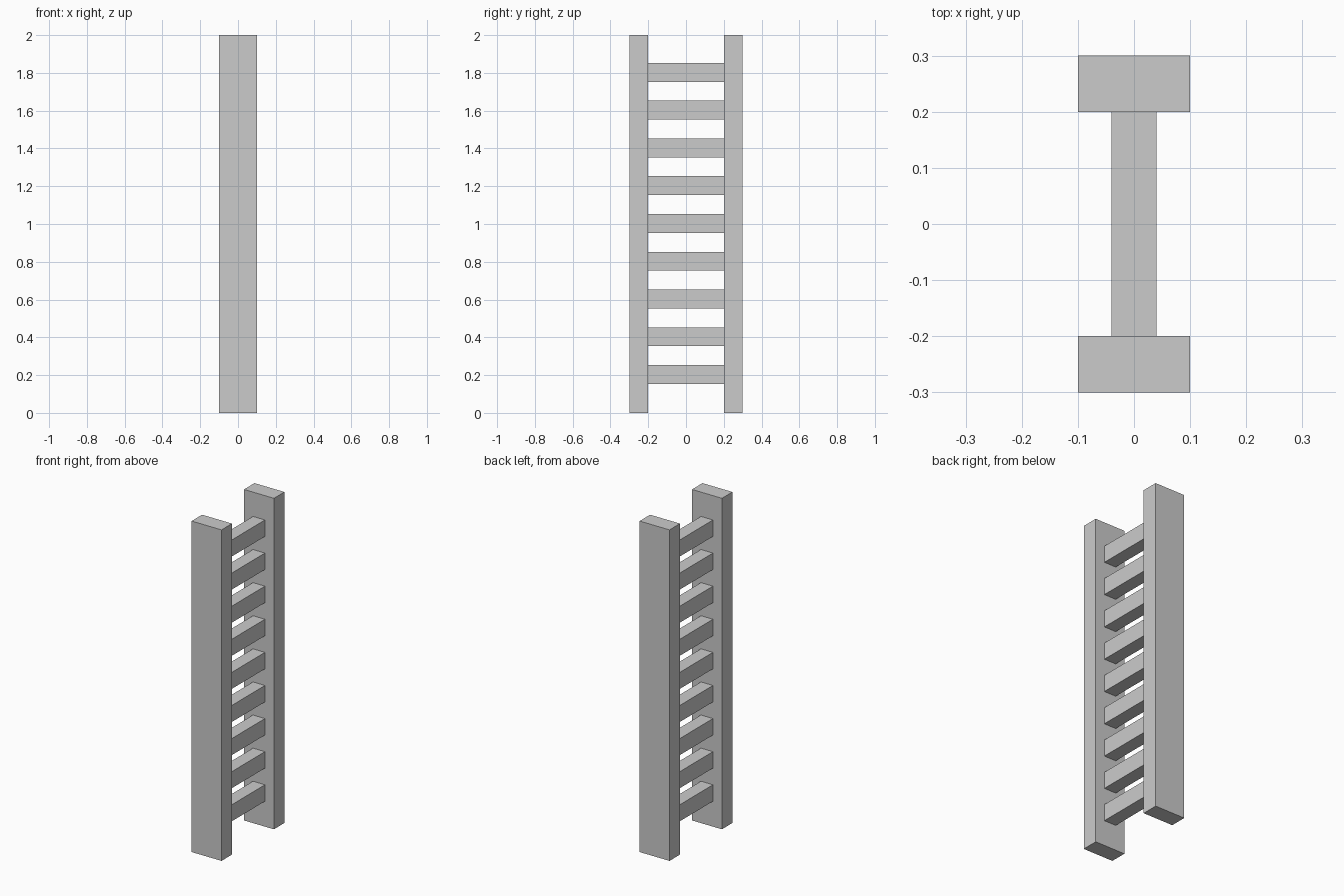
import bpy

if "Cube" in bpy.data.objects:
    bpy.data.objects.remove(bpy.data.objects["Cube"])


def box(name, size, centre):
    bpy.ops.mesh.primitive_cube_add(size=1, location=centre)
    obj = bpy.context.object
    obj.name = name
    obj.scale = size
    bpy.ops.object.transform_apply(location=False, rotation=False, scale=True)
    return obj


# Upright side rails
for name, side in (("front_rail", -1), ("back_rail", 1)):
    box(name, (0.2, 0.1, 2.0), (0, side * 0.25, 1.0))

# Nine evenly spaced rungs between the rails
for i in range(1, 10):
    box(f"rung_{i}", (0.08, 0.4, 0.1), (0, 0, 0.2 * i + 0.003))
